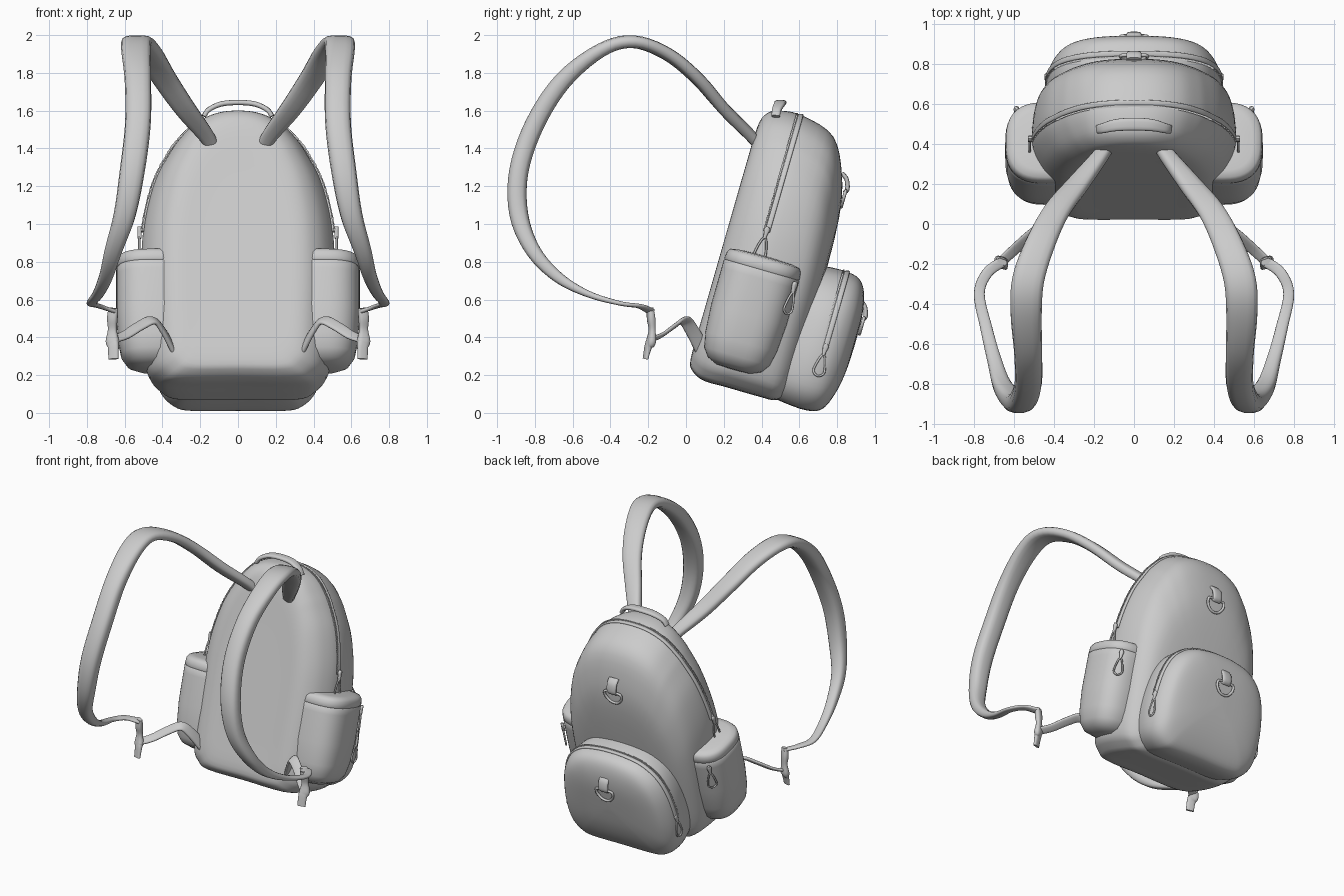
import bpy, bmesh, math
from mathutils import Vector

if "Cube" in bpy.data.objects:
    bpy.data.objects.remove(bpy.data.objects["Cube"])

TILT = math.radians(16)
C, S = math.cos(TILT), math.sin(TILT)


def L(x, d, h):
    """Leaning bag space (across, depth from back panel, height) to world."""
    return Vector((x, d * C + h * S, 0.2 - d * S + h * C))


def smooth(pts, n=4, closed=False):
    """Catmull-Rom resampling of a list of tuples."""
    m, out = len(pts), []
    pick = (lambda i: pts[i % m]) if closed else (lambda i: pts[min(max(i, 0), m - 1)])
    for i in range(m if closed else m - 1):
        a, b, c, d = (pick(i + k) for k in (-1, 0, 1, 2))
        for j in range(n):
            t = j / n
            out.append(tuple(0.5 * (2 * q + (r - p) * t + (2 * p - 5 * q + 4 * r - s) * t * t
                                    + (3 * q - p - 3 * r + s) * t ** 3)
                             for p, q, r, s in zip(a, b, c, d)))
    return out if closed else out + [tuple(pts[-1])]


def finish(name, bm, mirror):
    bmesh.ops.recalc_face_normals(bm, faces=bm.faces)
    me = bpy.data.meshes.new(name)
    bm.to_mesh(me)
    bm.free()
    ob = bpy.data.objects.new(name, me)
    bpy.context.collection.objects.link(ob)
    if mirror:
        ob.modifiers.new("Mirror", 'MIRROR')
    return ob


def loft(name, rings, mirror=False):
    bm = bmesh.new()
    vs = [[bm.verts.new(p) for p in r] for r in rings]
    n = len(vs[0])
    for a, b in zip(vs, vs[1:]):
        for i in range(n):
            bm.faces.new((a[i], a[(i + 1) % n], b[(i + 1) % n], b[i]))
    bm.faces.new(vs[0][::-1])
    bm.faces.new(vs[-1])
    return finish(name, bm, mirror)


def spow(v, e):
    return math.copysign(abs(v) ** e, v)


def sweep(name, pts, normal, mirror=False, n=5, sides=14, e=0.7):
    """Rounded strip along (x, y, z, half width, half thickness) points."""
    pts = smooth(pts, n)
    P = [Vector(p[:3]) for p in pts]
    rings = []
    for i, p in enumerate(P):
        t = (P[min(i + 1, len(P) - 1)] - P[max(i - 1, 0)]).normalized()
        side = t.cross(normal(p)).normalized()
        up = side.cross(t)
        ring = []
        for k in range(sides):
            a = 2 * math.pi * k / sides
            ring.append(p + side * pts[i][3] * spow(math.cos(a), e) + up * pts[i][4] * spow(math.sin(a), e))
        rings.append(ring)
    return loft(name, rings, mirror)


def arch(half):
    """Closed arch outline from (half width, relative height) points."""
    return smooth(half + [(-x, h) for x, h in half[-2:0:-1]], 4, True)


def shell(name, half, layers):
    """Arch outline stacked through depth: (depth, width scale, bottom, top)."""
    o = arch(half)
    return loft(name, [[L(x * s, d, b + h * (t - b)) for x, h in o] for d, s, b, t in smooth(layers, 4)])


# Main bag
bag = [(0, 0), (.33, 0), (.43, .025), (.49, .09), (.51, .3), (.51, .5), (.49, .63), (.44, .757),
       (.37, .85), (.32, .9), (.24, .955), (.13, .99), (0, 1)]
shell("bag_body", bag, [(0, .05, .6, .75), (0, .4, .3, 1.1), (0, .63, .09, 1.36), (.03, .78, .03, 1.45),
                        (.1, .91, 0, 1.485), (.22, 1, 0, 1.49), (.4, .97, 0, 1.43), (.5, .87, .01, 1.25),
                        (.55, .64, .1, 1.02), (.565, .05, .4, .6)])

# Front pocket
pocket = [(0, 0), (.25, 0), (.34, .03), (.41, .13), (.435, .3), (.43, .5), (.40, .7), (.34, .85),
          (.24, .95), (.12, .99), (0, 1)]
shell("front_pocket", pocket, [(.42, .9, .02, .74), (.58, 1, 0, .76), (.68, 1, 0, .76), (.745, .93, .03, .74),
                               (.785, .8, .12, .68), (.808, .5, .24, .58), (.815, .05, .38, .45)])

# Side pockets with a hem groove
rings = []
for h, s in [(.095, .05), (.1, .45), (.125, .72), (.17, .87), (.25, .95), (.4, 1), (.6, 1), (.64, 1), (.646, .98),
             (.652, 1), (.69, .98), (.708, .92), (.716, .75), (.72, .4), (.722, .03)]:
    ring = []
    for k in range(48):
        a = 2 * math.pi * k / 48
        ring.append(L(.44 + .205 * s * spow(math.cos(a), .75), .232 + .208 * s * spow(math.sin(a), .75), h))
    rings.append(ring)
loft("side_pocket", rings, True)


# Zips: a raised tape along the arch with a row of small teeth
def zipper(name, half, height, d, low):
    pts = [(x, h * height) for x, h in arch(half) if h * height > low]
    pts.sort(key=lambda p: math.atan2(p[1] - low, p[0]))
    mid = Vector((0, .2, .7 * height))
    sweep(name + "_tape", [(*L(x * 1.005, d, h), .014, .008) for x, h in pts],
          lambda p: p - Vector((0, p.y, .2 + .45 * height)), n=2)
    bm = bmesh.new()
    for x, h in smooth(pts, 4):
        r = bmesh.ops.create_cube(bm, size=.009)
        bmesh.ops.translate(bm, verts=r["verts"], vec=L(x * 1.012, d - .02, h + .003))
    finish(name + "_teeth", bm, False)


zipper("main_zip", bag, 1.49, .205, .84)
zipper("pocket_zip", pocket, .76, .67, .33)


# Zip pulls: slider and teardrop loop hanging down the bag
def pull(name, x, d, h, across):
    out = across.cross(Vector((0, S, C))).normalized()
    if out.x < 0:
        out = -out
    top = L(x, d, h)
    down = -Vector((0, S, C))
    loop = [(0, .05), (.014, .075), (.027, .125), (.027, .155), (0, .172), (-.027, .155), (-.027, .125),
            (-.014, .075), (0, .05)]
    sweep(name + "_loop", [(*(top + across * a + down * b + out * .008), .006, .006) for a, b in loop],
          lambda p: out, True, 3, 8, 1)
    sweep(name + "_slider", [(*(top + down * b + out * .006), w, .011)
                             for b, w in [(-.005, .006), (.01, .016), (.035, .011), (.06, .007)]],
          lambda p: out, True, 3, 10)


depth = Vector((0, C, -S))
pull("main_pull", .515, .2, .87, depth)
pull("pocket_pull", .432, .67, .36, depth)
pull("side_pull", .585, .418, .63, (depth - Vector((.9, 0, 0))).normalized())


# D-rings on fabric tabs, one on the bag and one on the front pocket
def d_ring(name, d, h):
    sweep(name + "_tab", [(*L(0, d - .03, h + .085), .038, .012), (*L(0, d + .004, h + .06), .038, .012),
                          (*L(0, d + .022, h + .01), .036, .012), (*L(0, d + .01, h - .012), .036, .01)],
          lambda p: depth)
    pts = [(0, 0), (.05, 0), (.066, -.012), (.062, -.045), (.035, -.078), (0, -.088)]
    pts += [(-a, b) for a, b in pts[-2::-1]]
    sweep(name, [(*L(a, d + .016, h + b), .009, .009) for a, b in pts], lambda p: depth, False, 4, 8, 1)


d_ring("bag_ring", .528, 1.17)
d_ring("pocket_ring", .806, .55)

# Grab handle
half = [(-.18, .475, 1.57, .022, .012), (-.155, .48, 1.605, .025, .013), (-.09, .495, 1.635, .03, .014)]
sweep("grab_handle", half + [(0, .5, 1.643, .032, .014)] + [(-p[0], *p[1:]) for p in half[::-1]],
      lambda p: Vector((p.x * 3, 0, 1)))

# Padded shoulder straps narrowing into webbing
strap = [(.13, .40, 1.40, .035, .03), (.17, .34, 1.47, .042, .03), (.28, .2, 1.61, .056, .033),
         (.39, .06, 1.77, .066, .034), (.47, -.1, 1.90, .074, .034), (.53, -.28, 1.965, .08, .034),
         (.54, -.45, 1.92, .078, .038), (.53, -.65, 1.76, .07, .048), (.53, -.8, 1.53, .068, .052),
         (.56, -.885, 1.28, .066, .052), (.60, -.885, 1.05, .058, .05), (.66, -.81, .86, .046, .04),
         (.70, -.68, .72, .036, .03), (.74, -.52, .63, .03, .018), (.775, -.35, .58, .027, .012),
         (.735, -.245, .565, .027, .011), (.66, -.19, .54, .027, .011)]
sweep("shoulder_strap", strap, lambda p: Vector((0, p.y + .3, p.z - 1.2)), True)

# Buckle and lower webbing back to the bag
sweep("strap_buckle", [(.66, -.19, .555, .026, .014), (.665, -.185, .5, .028, .02), (.665, -.18, .44, .024, .016),
                       (.665, -.185, .38, .036, .022), (.66, -.2, .35, .03, .016), (.66, -.215, .285, .028, .01)],
      lambda p: Vector((.35, -1, 0)), True)
sweep("lower_webbing", [(.66, -.185, .39, .028, .01), (.60, -.13, .41, .03, .01), (.52, -.06, .46, .032, .011),
                        (.45, -.01, .49, .034, .012), (.40, .03, .44, .036, .014), (.34, .09, .33, .04, .016)],
      lambda p: Vector((-.3, -.5, 1)), True)

# Smooth shading on every part
bpy.ops.object.select_all(action='SELECT')
bpy.context.view_layer.objects.active = bpy.context.selected_objects[0]
bpy.ops.object.shade_smooth_by_angle(angle=math.radians(50))
